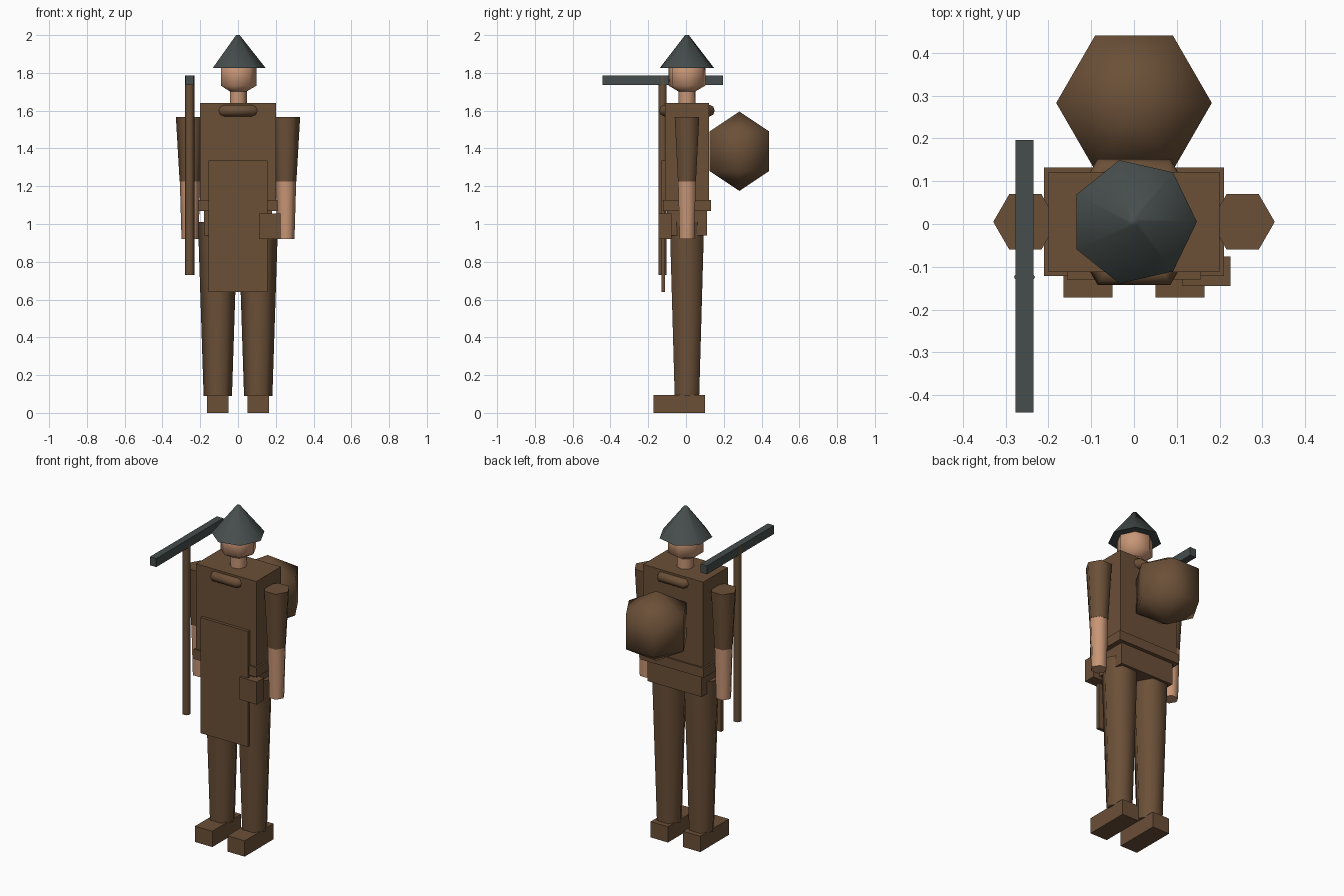
import bpy, math

cube = bpy.data.objects.get("Cube")
if cube:
    bpy.data.objects.remove(cube, do_unlink=True)


def material(name, colour):
    m = bpy.data.materials.new(name)
    m.use_nodes = True
    m.diffuse_color = (*colour, 1)
    m.node_tree.nodes["Principled BSDF"].inputs["Base Color"].default_value = (*colour, 1)
    return m


BROWN = material("brown cloth", (0.147, 0.08, 0.039))
SKIN = material("skin", (0.58, 0.305, 0.18))
IRON = material("dark iron", (0.06, 0.075, 0.072))
MID = 0.005  # depth of the body's centre line


def add(name, verts, faces, mat, smooth=False):
    mesh = bpy.data.meshes.new(name)
    mesh.from_pydata(verts, [], faces)
    mesh.validate()
    mesh.materials.append(mat)
    ob = bpy.data.objects.new(name, mesh)
    bpy.context.collection.objects.link(ob)
    if smooth:
        bpy.ops.object.select_all(action="DESELECT")
        ob.select_set(True)
        bpy.context.view_layer.objects.active = ob
        bpy.ops.object.shade_smooth_by_angle(angle=math.radians(75))
    return ob


def box(name, x, y, z, mat=BROWN):
    verts = [(a, b, c) for c in z for b in y for a in x]
    faces = [(0, 2, 3, 1), (4, 5, 7, 6), (0, 1, 5, 4),
             (2, 6, 7, 3), (0, 4, 6, 2), (1, 3, 7, 5)]
    return add(name, verts, faces, mat)


def lathe(name, profile, sides, mat=BROWN, at=(0, MID, 0), ring=False):
    """Turn (radius, height) points, bottom to top, about z; ring closes the profile."""
    verts, rows = [], []
    for r, z in profile:
        row = []
        for i in range(sides if r else 1):
            a = math.tau * i / sides
            row.append(len(verts))
            verts.append((at[0] + r * math.cos(a), at[1] + r * math.sin(a), at[2] + z))
        rows.append(row if r else row * sides)
    faces = []
    for lo, hi in zip(rows, rows[1:] + rows[:1] if ring else rows[1:]):
        for i in range(sides):
            j = (i + 1) % sides
            quad = (lo[i], lo[j], hi[j], hi[i])
            faces.append(tuple(dict.fromkeys(quad)))
    if not ring:
        if profile[0][0]:
            faces.append(tuple(reversed(rows[0])))
        if profile[-1][0]:
            faces.append(tuple(rows[-1]))
    return add(name, verts, faces, mat, smooth=True)


def ball(name, radius, sides, mat, at):
    """Coarse sphere with two rings between its poles."""
    ring = radius * math.cos(math.pi / 6)
    half = radius / 2
    return lathe(name, [(0, -radius), (ring, -half), (ring, half), (0, radius)], sides, mat, at)


# Trunk
box("torso", (-0.2, 0.2), (-0.112, 0.122), (1.07, 1.64))
box("belt", (-0.21, 0.21), (-0.122, 0.132), (1.07, 1.128))
box("hips", (-0.18, 0.18), (-0.1, 0.11), (0.94, 1.08))
box("apron", (-0.157, 0.157), (-0.13, -0.11), (0.64, 1.335))
box("pouch", (0.112, 0.226), (-0.145, -0.076), (0.92, 1.055))

# Legs, boots and arms on both sides
for side, s in (("left", 1), ("right", -1)):
    lathe(side + "_leg", [(0.075, 0.09), (0.105, 1.01)], 6, at=(s * 0.107, MID, 0))
    box(side + "_boot", sorted((s * 0.05, s * 0.165)), (-0.172, 0.1), (0, 0.095))
    shoulder = (s * 0.254, MID, 0)
    lathe(side + "_sleeve", [(0.055, 1.225), (0.075, 1.567)], 6, at=shoulder)
    lathe(side + "_forearm", [(0.045, 0.92), (0.054, 1.225)], 6, SKIN, shoulder)

# Rolled scarf around the neck
scarf = [(0.14 + 0.03 * math.cos(a), 0.03 * math.sin(a))
         for a in (math.tau * k / 8 for k in range(8))]
lathe("scarf", scarf, 6, at=(0, MID, 1.6), ring=True)

# Head and hat
lathe("neck", [(0.047, 1.62), (0.047, 1.72)], 7, SKIN)
ball("head", 0.115, 7, SKIN, (-0.001, MID, 1.79))
lathe("hat", [(0.148, 1.825), (0.01, 2.0)], 7, IRON, (-0.001, MID, 0))

# Pack carried on the back
ball("back_bundle", 0.21, 6, BROWN, (0, 0.283, 1.385))

# Long-handled tool
lathe("tool_handle", [(0.0245, 0.73), (0.0245, 1.785)], 6, at=(-0.256, -0.124, 0))
box("tool_head", (-0.277, -0.235), (-0.441, 0.196), (1.736, 1.787), IRON)
